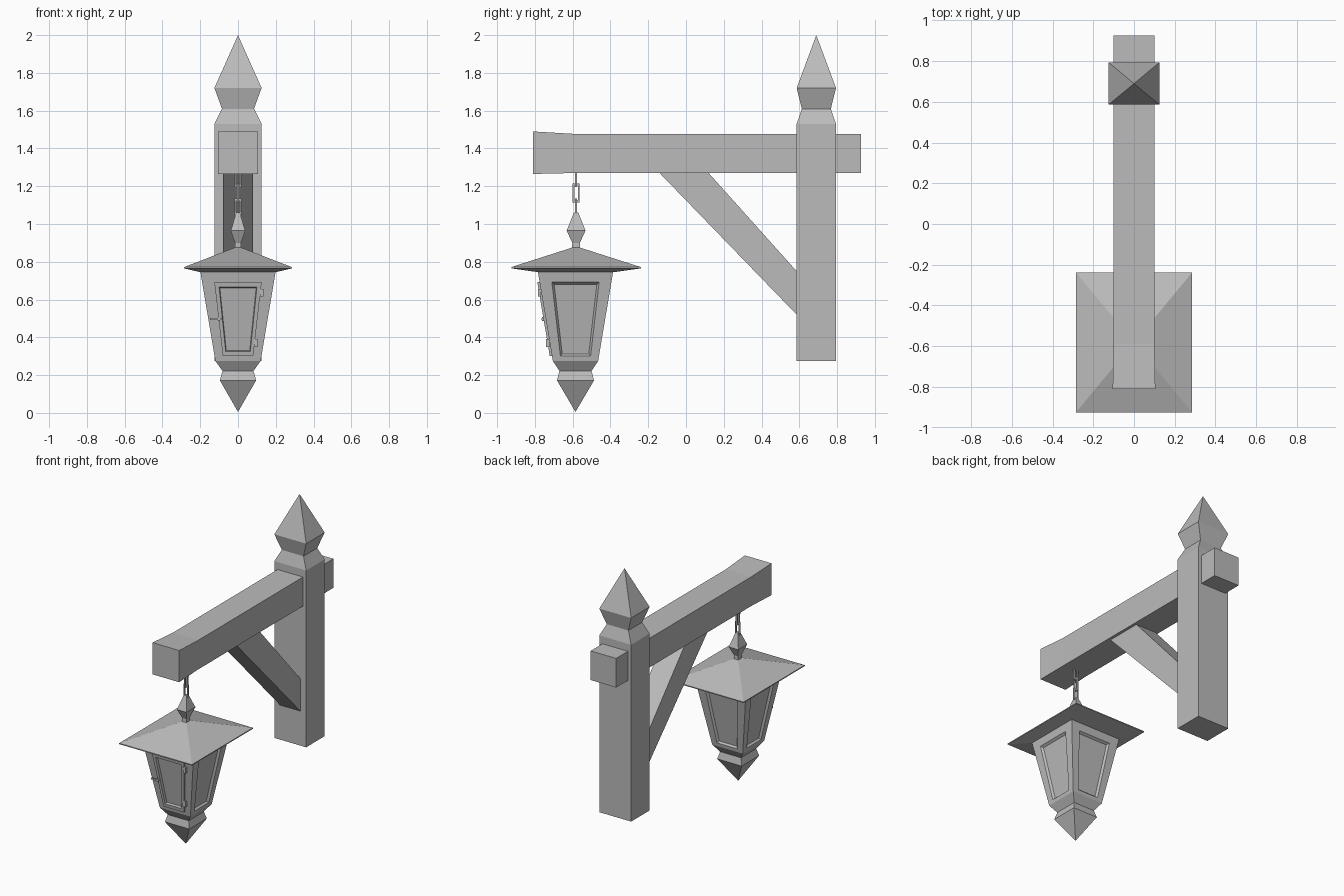
import bpy, bmesh
from mathutils import Matrix, Vector

cube = bpy.data.objects.get("Cube")
if cube:
    bpy.data.objects.remove(cube, do_unlink=True)

grey = bpy.data.materials.new("plain grey")
grey.use_nodes = True
grey.diffuse_color = (0.5, 0.5, 0.5, 1)
grey.node_tree.nodes["Principled BSDF"].inputs["Base Color"].default_value = (0.5, 0.5, 0.5, 1)

POST_Y = 0.69
LAMP_Y = -0.585


def finish(name, bm, location=(0, 0, 0)):
    bmesh.ops.remove_doubles(bm, verts=bm.verts, dist=0.0002)
    bmesh.ops.recalc_face_normals(bm, faces=bm.faces)
    mesh = bpy.data.meshes.new(name)
    bm.to_mesh(mesh)
    bm.free()
    mesh.materials.append(grey)
    obj = bpy.data.objects.new(name, mesh)
    obj.location = location
    bpy.context.collection.objects.link(obj)
    return obj


def bridge(bm, a, b):
    n = len(a)
    for i in range(n):
        j = (i + 1) % n
        bm.faces.new((a[i], a[j], b[j], b[i]))


def loft(name, rings, y):
    """Four-sided solid from (z, half width, half depth) rings; zero makes a point."""
    bm = bmesh.new()
    loops = []
    for z, hx, hy in rings:
        hx, hy = max(hx, 0.00005), max(hy, 0.00005)
        loops.append([bm.verts.new((sx * hx, sy * hy, z))
                      for sx, sy in ((-1, -1), (1, -1), (1, 1), (-1, 1))])
    for a, b in zip(loops, loops[1:]):
        bridge(bm, a, b)
    for loop, point in ((loops[0], rings[0][1]), (loops[-1], rings[-1][1])):
        if point > 0:
            bm.faces.new(loop)
    return finish(name, bm, (0, y, 0))


def prism(name, outline, half):
    """Side outline of (y, z) points extruded across x."""
    bm = bmesh.new()
    sides = [[bm.verts.new((x, y, z)) for y, z in outline] for x in (-half, half)]
    bridge(bm, *sides)
    for side in sides:
        bm.faces.new(side)
    return finish(name, bm)


def add_box(bm, center, size):
    bmesh.ops.create_cube(bm, size=1, matrix=Matrix.Translation(center) @ Matrix.Diagonal((*size, 1)))


# Post with pointed head
loft("post", [(0.275, 0.125, 0.104), (1.53, 0.125, 0.104), (1.61, 0.085, 0.077),
              (1.72, 0.125, 0.104), (2.0, 0, 0)], POST_Y)

# Cross beam, flaring slightly at its front end
bm = bmesh.new()
stations = []
for y, half, low, high in ((-0.81, 0.105, 1.265, 1.49), (-0.59, 0.1, 1.27, 1.477), (0.926, 0.1, 1.27, 1.477)):
    stations.append([bm.verts.new(p) for p in
                     ((-half, y, low), (half, y, low), (half, y, high), (-half, y, high))])
for a, b in zip(stations, stations[1:]):
    bridge(bm, a, b)
bm.faces.new(stations[0])
bm.faces.new(stations[-1])
finish("cross_beam", bm)

# Diagonal brace
prism("brace", [(-0.14, 1.27), (0.12, 1.27), (0.586, 0.75), (0.586, 0.52)], 0.08)

# Roof, top finial and base finial
loft("lantern_roof", [(0.745, 0.2, 0.2), (0.765, 0.285, 0.343), (0.772, 0.285, 0.343),
                      (0.876, 0.015, 0.018)], -0.582)
loft("top_finial", [(0.86, 0.018, 0.022), (0.9, 0.016, 0.02), (0.965, 0.038, 0.05),
                    (1.06, 0.01, 0.012)], -0.582)
loft("base_finial", [(0.005, 0, 0), (0.172, 0.096, 0.098), (0.222, 0.082, 0.085),
                     (0.275, 0.12, 0.12)], LAMP_Y)


# Tapered lantern case with a panel in each side
LOW, HIGH = 0.275, 0.752


def case_half(z):
    return 0.12 + 0.08 * (z - LOW) / (HIGH - LOW)


def wall_point(u, z, out=0.0):
    return Vector((u, -case_half(z) - out, z))


def wall_loop(bm, turn, bottom, top, out):
    """Trapezoid on one wall: bottom and top are (half width, z)."""
    points = ((-bottom[0], bottom[1]), (bottom[0], bottom[1]), (top[0], top[1]), (-top[0], top[1]))
    return [bm.verts.new(turn @ wall_point(u, z, out)) for u, z in points]


bm = bmesh.new()
for side in range(4):
    turn = Matrix.Rotation(side * 1.5707963, 3, 'Z')
    edge = ((0.08, 0.3), (0.125, 0.692))
    rings = [((case_half(LOW), LOW), (case_half(HIGH), HIGH), 0), (*edge, 0)]
    if side == 0:  # raised door frame on the front
        rings += [(*edge, 0.012), ((0.065, 0.325), (0.1, 0.667), 0.012),
                  ((0.062, 0.33), (0.096, 0.662), -0.006)]
    else:
        rings += [((0.07, 0.311), (0.113, 0.681), -0.014)]
    loops = [wall_loop(bm, turn, *r) for r in rings]
    for a, b in zip(loops, loops[1:]):
        bridge(bm, a, b)
    bm.faces.new(loops[-1])
for z in (LOW, HIGH):
    h = case_half(z)
    bm.faces.new([bm.verts.new((sx * h, sy * h, z))
                  for sx, sy in ((-1, -1), (1, -1), (1, 1), (-1, 1))])
finish("lantern_case", bm, (0, LAMP_Y, 0))

# Door hinges
bm = bmesh.new()
for x, z in ((0.126, 0.635), (0.094, 0.37)):
    add_box(bm, wall_point(x, z, 0.01), (0.02, 0.018, 0.04))
finish("door_hinges", bm, (0, LAMP_Y, 0))

# Door latch: crossbar on a short stem
bm = bmesh.new()
add_box(bm, wall_point(-0.118, 0.497, 0.02), (0.06, 0.008, 0.01))
add_box(bm, wall_point(-0.1, 0.497, 0.008), (0.012, 0.024, 0.02))
finish("door_latch", bm, (0, LAMP_Y, 0))

# Chain of rectangular links, alternately turned
for i, (low, high) in enumerate(((1.045, 1.135), (1.115, 1.215), (1.195, 1.285))):
    bm = bmesh.new()
    for s in (-1, 1):
        add_box(bm, (s * 0.014, 0, (low + high) / 2), (0.009, 0.011, high - low))
    for z in (low + 0.006, high - 0.006):
        add_box(bm, (0, 0, z), (0.03, 0.011, 0.012))
    if i == 1:
        bmesh.ops.rotate(bm, verts=bm.verts, matrix=Matrix.Rotation(1.5707963, 3, 'Z'))
    finish(f"chain_link_{i + 1}", bm, (0, -0.582, 0))
